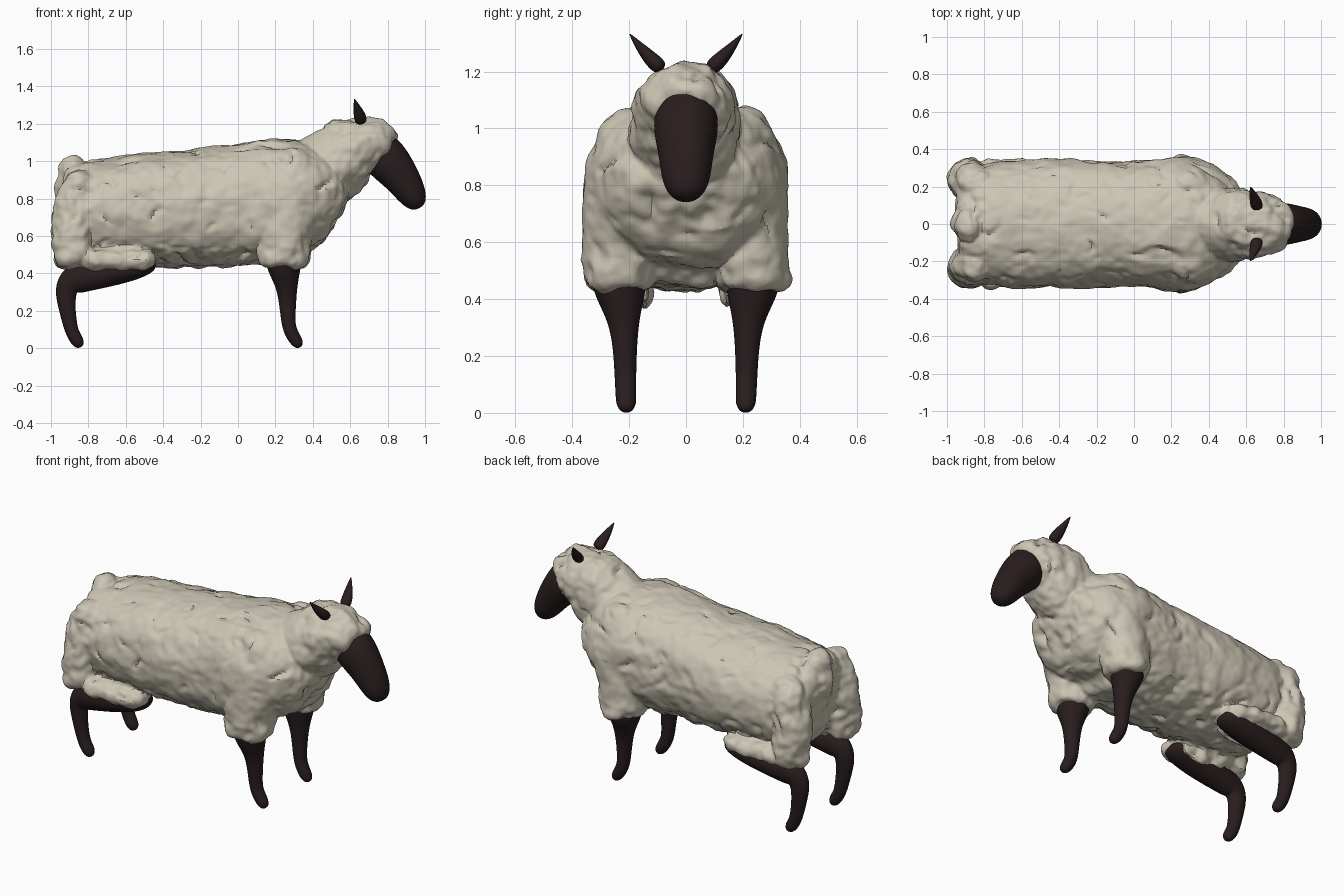
import bpy, bmesh, math
from mathutils import Vector, noise

if "Cube" in bpy.data.objects:
    bpy.data.objects.remove(bpy.data.objects["Cube"])


def material(name, rgb, rough):
    m = bpy.data.materials.new(name)
    m.use_nodes = True
    m.diffuse_color = (*rgb, 1)
    bsdf = m.node_tree.nodes["Principled BSDF"]
    bsdf.inputs["Base Color"].default_value = (*rgb, 1)
    bsdf.inputs["Roughness"].default_value = rough
    return m


WOOL = material("cream wool", (0.61, 0.565, 0.46), 0.9)
SKIN = material("dark brown skin", (0.022, 0.0125, 0.013), 0.6)


def tube(bm, stations, power=2.0, side=1, sides=16):
    """Loft superellipse rings along a path; station = x, y, z, half width, half depth."""
    pts = [Vector((s[0], s[1] * side, s[2])) for s in stations]
    rings = []
    for i, s in enumerate(stations):
        t = (pts[min(i + 1, len(pts) - 1)] - pts[max(i - 1, 0)]).normalized()
        u = Vector((0, 1, 0))
        u = (u - t * u.dot(t)).normalized()
        v = t.cross(u)
        ring = []
        for k in range(sides):
            a = math.tau * k / sides
            c, d = math.cos(a), math.sin(a)
            c = math.copysign(abs(c) ** (2 / power), c)
            d = math.copysign(abs(d) ** (2 / power), d)
            ring.append(bm.verts.new(pts[i] + u * c * s[3] + v * d * s[4]))
        rings.append(ring)
    for a, b in zip(rings, rings[1:]):
        for k in range(sides):
            j = (k + 1) % sides
            bm.faces.new((a[k], a[j], b[j], b[k]))
    bm.faces.new(rings[0][::-1])
    bm.faces.new(rings[-1])


def make(name, bm, mat):
    bmesh.ops.recalc_face_normals(bm, faces=bm.faces)
    me = bpy.data.meshes.new(name)
    bm.to_mesh(me)
    bm.free()
    ob = bpy.data.objects.new(name, me)
    bpy.context.collection.objects.link(ob)
    me.materials.append(mat)
    ob.modifiers.new("round", "SUBSURF").levels = 2
    ob.modifiers["round"].render_levels = 2
    return ob


def smooth(ob, angle):
    bpy.ops.object.select_all(action="DESELECT")
    ob.select_set(True)
    bpy.context.view_layer.objects.active = ob
    bpy.ops.object.shade_smooth_by_angle(angle=math.radians(angle))


# Fleece: trunk, neck and head cap
wool = bmesh.new()
tube(wool, [(-.93, 0, .71, .20, .18), (-.89, 0, .72, .28, .25), (-.79, 0, .73, .33, .28),
            (-.6, 0, .735, .355, .30), (-.2, 0, .75, .345, .315), (.05, 0, .77, .34, .33),
            (.22, 0, .79, .365, .35), (.34, 0, .78, .355, .335), (.43, 0, .74, .31, .275),
            (.49, 0, .69, .23, .20), (.525, 0, .67, .15, .13)], 2.25)
tube(wool, [(.24, 0, .82, .18, .20), (.38, 0, .89, .19, .21), (.53, 0, .995, .195, .205),
            (.635, 0, 1.07, .185, .185), (.715, 0, 1.075, .165, .175), (.765, 0, 1.045, .145, .155),
            (.785, 0, 1.03, .11, .12)])

# Fleece: tail tuft
tube(wool, [(-.83, 0, 1.0, .065, .05), (-.87, 0, .975, .095, .085), (-.915, 0, .88, .09, .07),
            (-.925, 0, .74, .06, .05)])

# Fleece: shoulders, haunches and thigh skirts on both sides
for s in (-1, 1):
    tube(wool, [(.26, .15, 1.07, .07, .09), (.28, .195, .98, .13, .15), (.28, .235, .76, .13, .165),
                (.255, .235, .57, .125, .14), (.245, .235, .47, .125, .135), (.245, .235, .43, .125, .125)], side=s)
    tube(wool, [(-.79, .19, .93, .06, .06), (-.84, .21, .88, .10, .10), (-.885, .225, .74, .11, .11),
                (-.885, .235, .62, .11, .11), (-.88, .24, .50, .105, .10), (-.88, .24, .42, .09, .095)], 2, s)
    tube(wool, [(-.86, .235, .475, .11, .065), (-.70, .235, .475, .115, .06), (-.55, .23, .475, .115, .06),
                (-.44, .22, .48, .09, .05)], 2.2, s)
    # Hanging inner flap beside the thigh
    tube(wool, [(-.80, .15, .44, .02, .04), (-.66, .14, .42, .024, .055), (-.46, .15, .425, .02, .045)], 2, s)
fleece = make("fleece", wool, WOOL)
remesh = fleece.modifiers.new("merge", "REMESH")
remesh.mode = "VOXEL"
remesh.voxel_size = 0.013

# Freeze the merged fleece, then push it into lumps and folds
bpy.context.view_layer.update()
graph = bpy.context.evaluated_depsgraph_get()
merged = bpy.data.meshes.new_from_object(fleece.evaluated_get(graph))
fleece.modifiers.clear()
fleece.data = merged
bm = bmesh.new()
bm.from_mesh(merged)
bm.normal_update()
moves = []
for v in bm.verts:
    p = v.co
    # Extremities are shaggier than the trunk
    shag = 1.3 if p.x > .5 or p.x < -.78 or p.z < .55 else 0.6
    lump = noise.noise(p * 5) * 0.014 + noise.noise(p * 12) * 0.012 * shag + noise.noise(p * 24) * 0.007 * shag
    fold = max(0, 1 - 5 * abs(noise.noise(p * 7 + Vector((3, 8, 1)))))
    gate = max(0, noise.noise(p * 9 + Vector((5, 2, 7))))
    moves.append(v.normal * (lump - fold * gate * 0.035 + 0.004))
for v, m in zip(bm.verts, moves):
    v.co += m
bm.to_mesh(merged)
bm.free()
smooth(fleece, 35)

# Face
face = bmesh.new()
tube(face, [(.72, 0, 1.10, .09, .10), (.765, 0, 1.04, .117, .122), (.82, 0, .98, .114, .117),
            (.88, 0, .905, .097, .098), (.92, 0, .84, .09, .085), (.948, 0, .79, .075, .068),
            (.962, 0, .76, .05, .045), (.968, 0, .748, .02, .02)])
smooth(make("face", face, SKIN), 60)

for s, label in ((1, "left"), (-1, "right")):
    # Pointed ear, flat and broad at its root
    ear = bmesh.new()
    tube(ear, [(.66, .08, 1.205, .03, .036), (.652, .12, 1.24, .03, .036),
               (.635, .165, 1.29, .016, .02), (.622, .20, 1.335, .002, .002)], side=s, sides=10)
    smooth(make(label + "_ear", ear, SKIN), 60)

    # Front leg with a forward-turned hoof
    leg = bmesh.new()
    tube(leg, [(.245, .235, .50, .10, .10), (.245, .233, .43, .097, .095), (.26, .22, .34, .06, .06),
               (.265, .215, .25, .044, .047), (.268, .213, .14, .039, .038), (.28, .212, .09, .037, .037),
               (.307, .21, .045, .037, .036), (.325, .21, .018, .03, .028), (.332, .21, .004, .014, .013)], side=s)
    smooth(make(label + "_front_leg", leg, SKIN), 60)

    # Hind leg: level thigh bending sharply down at the hock
    leg = bmesh.new()
    tube(leg, [(-.44, .22, .455, .06, .03), (-.50, .222, .435, .085, .055), (-.65, .225, .41, .082, .075),
               (-.80, .222, .38, .068, .075), (-.885, .22, .37, .056, .088), (-.925, .217, .32, .048, .064),
               (-.916, .215, .22, .042, .046), (-.897, .213, .12, .038, .038), (-.882, .212, .075, .037, .036),
               (-.86, .21, .04, .037, .036), (-.848, .21, .018, .03, .028), (-.842, .21, .004, .014, .013)], side=s)
    smooth(make(label + "_hind_leg", leg, SKIN), 60)
